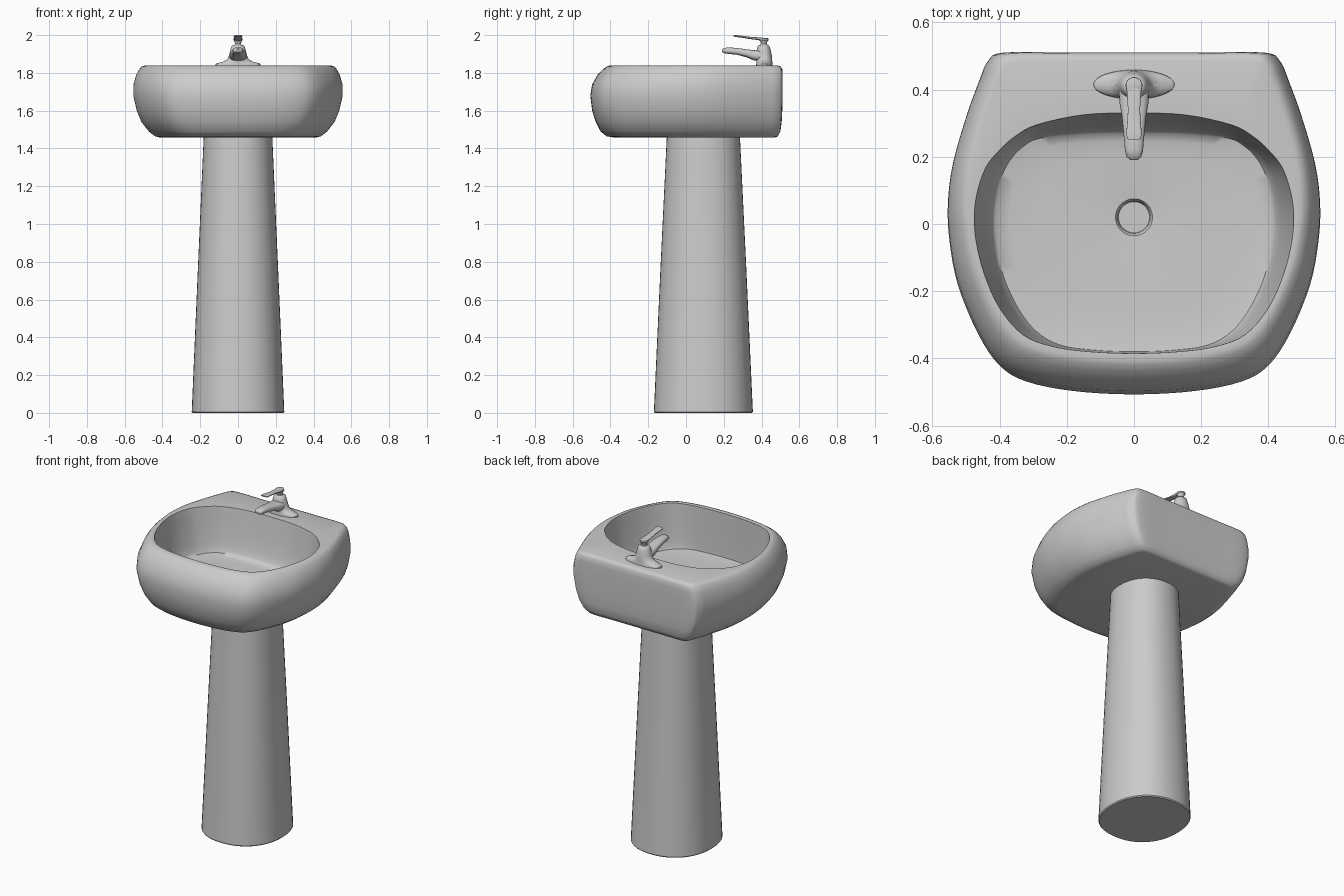
import bpy, math
from mathutils import Vector


def loft(name, rings, angle=40):
    """Skin a list of equal-length closed rings and cap both ends."""
    n = len(rings[0])
    verts = [p for r in rings for p in r]
    faces = []
    for k in range(len(rings) - 1):
        for i in range(n):
            j = (i + 1) % n
            faces.append((k * n + i, k * n + j, (k + 1) * n + j, (k + 1) * n + i))
    faces.append(tuple(reversed(range(n))))
    faces.append(tuple(range((len(rings) - 1) * n, len(rings) * n)))
    me = bpy.data.meshes.new(name)
    me.from_pydata(verts, [], faces)
    ob = bpy.data.objects.new(name, me)
    bpy.context.collection.objects.link(ob)
    bpy.ops.object.select_all(action='DESELECT')
    ob.select_set(True)
    bpy.context.view_layer.objects.active = ob
    bpy.ops.object.shade_smooth_by_angle(angle=math.radians(angle))
    return ob


def outline(half, steps=4):
    """Mirror a right-hand half outline (front to back) and smooth it."""
    pts = [Vector(p) for p in half]
    pts += [Vector((-p.x, p.y)) for p in reversed(pts[1:-1])]
    n, out = len(pts), []
    for i in range(n):
        a, b, c, d = (pts[(i + k) % n] for k in (-1, 0, 1, 2))
        for s in range(steps):
            t = s / steps
            out.append(0.5 * (2 * b + (c - a) * t + (2 * a - 5 * b + 4 * c - d) * t * t
                              + (3 * b - a - 3 * c + d) * t ** 3))
    return out


def oval(rx, ry, power=2.0, n=48):
    """Flat superellipse."""
    res = []
    for i in range(n):
        c, s = math.cos(math.tau * i / n), math.sin(math.tau * i / n)
        res.append((rx * math.copysign(abs(c) ** (2 / power), c),
                    ry * math.copysign(abs(s) ** (2 / power), s)))
    return res


def upright(name, sections, power=2.0):
    """Loft along z from (z, rx, ry, centre y)."""
    return loft(name, [[(x, cy + y, z) for x, y in oval(rx, ry, power)]
                       for z, rx, ry, cy in sections])


def forward(name, sections, power=2.0):
    """Loft along -y from (y, centre z, rx, rz)."""
    return loft(name, [[(x, y, cz + z) for x, z in oval(rx, rz, power, 32)]
                       for y, cz, rx, rz in sections])


# Basin outlines: outer shell, bowl opening, bowl floor
shell = outline([(0, -.505), (.18, -.495), (.32, -.467), (.40, -.42), (.465, -.325),
                 (.525, -.18), (.55, -.05), (.555, .06), (.54, .18), (.50, .32),
                 (.46, .43), (.435, .485), (.39, .51), (.2, .51), (0, .51)])
mouth = outline([(0, -.385), (.13, -.38), (.24, -.365), (.33, -.33), (.40, -.25),
                 (.445, -.15), (.47, -.05), (.475, .03), (.465, .10), (.44, .17),
                 (.40, .22), (.355, .26), (.29, .295), (.15, .325), (0, .33)])
floor = outline([(0, -.38), (.12, -.375), (.22, -.36), (.29, -.32), (.345, -.25),
                 (.39, -.15), (.41, -.04), (.412, .03), (.405, .09), (.39, .15),
                 (.365, .195), (.33, .23), (.28, .255), (.15, .267), (0, .27)])
drain = Vector((0, .02))
rings = []

# Outside of the basin: z, x scale, front y, back y
for z, sx, f, b in [(1.458, .74, -.38, .47), (1.464, .79, -.42, .485), (1.49, .85, -.452, .498),
                    (1.54, .92, -.478, .505), (1.60, .965, -.497, .508), (1.68, .998, -.507, .51),
                    (1.74, .995, -.497, .51), (1.79, .97, -.468, .51), (1.82, .94, -.44, .508),
                    (1.834, .915, -.42, .50), (1.839, .89, -.405, .485)]:
    rings.append([(p.x * sx, f + (p.y + .505) / 1.015 * (b - f), z) for p in shell])

# Bowl wall, from opening to floor
for t, z in [(0, 1.837), (.04, 1.825), (.12, 1.79), (.4, 1.69), (.65, 1.62), (.85, 1.58), (1, 1.566)]:
    rings.append([(*m.lerp(q, t), z) for m, q in zip(mouth, floor)])

# Bowl floor running into the drain
hole = [drain + (q - drain).normalized() * .055 for q in floor]
for t, z in [(.12, 1.559), (.35, 1.556), (.7, 1.553), (1, 1.548)]:
    rings.append([(*q.lerp(h, t), z) for q, h in zip(floor, hole)])
for s, z in [(.88, 1.538), (.84, 1.515)]:
    rings.append([(*drain.lerp(h, s), z) for h in hole])
loft("basin", rings, 50)

# Pedestal
upright("pedestal", [(0, .24, .257, .092), (.006, .245, .262, .092),
                     (.75, .213, .228, .092), (1.475, .181, .193, .092)], 2.2)

# Tap body with flared base plate
upright("tap_body", [(1.832, .121, .044, .415), (1.846, .120, .043, .415), (1.852, .108, .042, .415),
                     (1.859, .080, .042, .415), (1.872, .056, .043, .413), (1.895, .047, .042, .412),
                     (1.925, .040, .036, .411), (1.942, .034, .031, .411), (1.948, .026, .023, .411)])

# Spout
forward("tap_spout", [(.42, 1.888, .046, .030), (.36, 1.893, .043, .027), (.32, 1.904, .036, .021),
                      (.27, 1.914, .031, .018), (.22, 1.918, .027, .017), (.20, 1.918, .022, .013),
                      (.191, 1.917, .011, .006)], 2.6)

# Handle post and lever
upright("handle_post", [(1.940, .024, .024, .412), (1.953, .016, .016, .412), (1.964, .018, .018, .412),
                        (1.974, .025, .025, .412), (1.983, .024, .024, .412), (1.986, .017, .017, .412)])
forward("handle_lever", [(.425, 1.976, .018, .006), (.40, 1.979, .022, .008), (.34, 1.985, .018, .006),
                         (.29, 1.992, .021, .005), (.265, 1.995, .024, .005), (.252, 1.997, .018, .003)], 3)
